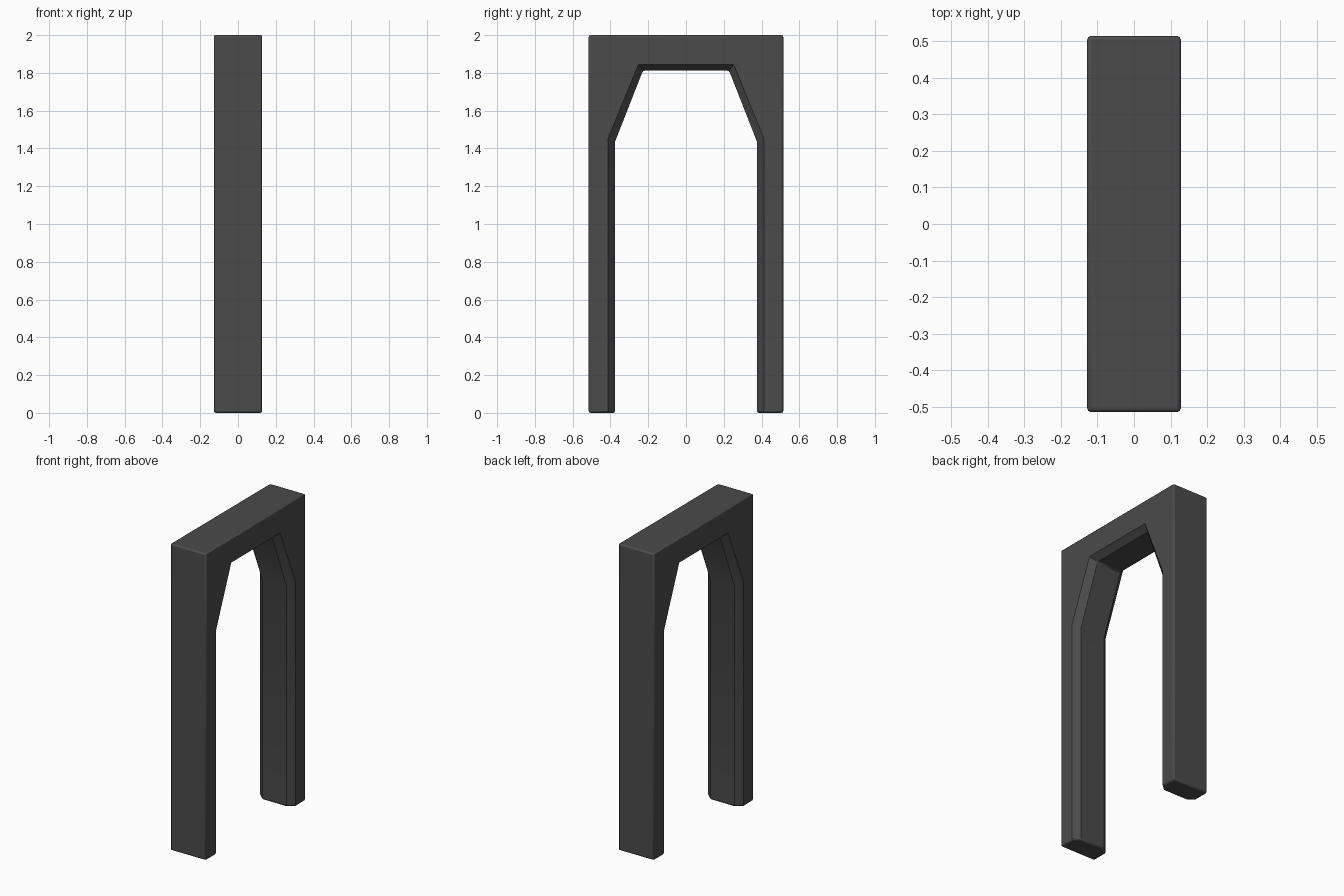
import bpy, bmesh, math

if "Cube" in bpy.data.objects:
    bpy.data.objects.remove(bpy.data.objects["Cube"])

HALF_X = 0.128     # half thickness of the arch
CHAMFER_X = 0.04   # depth of the chamfer round the opening

# Stone colour
stone = bpy.data.materials.new("dark grey stone")
stone.diffuse_color = (0.07, 0.07, 0.07, 1)
stone.use_nodes = True
stone.node_tree.nodes["Principled BSDF"].inputs["Base Color"].default_value = stone.diffuse_color

# Half path: (outer y,z), (opening rim y,z), (opening inside y,z), foot to crown
half = [
    ((0.515, 0.0), (0.412, 0.0), (0.376, 0.0)),
    ((0.515, 1.46), (0.412, 1.455), (0.376, 1.435)),
    ((0.515, 2.0), (0.252, 1.845), (0.228, 1.812)),
]
mirrored = [tuple((-y, z) for y, z in s) for s in reversed(half)]
stations = half + mirrored

# Sweep a chamfered cross-section along the legs and lintel
bm = bmesh.new()
rings = []
for outer, rim, inner in stations:
    xi = HALF_X - CHAMFER_X
    section = [(-HALF_X, outer), (HALF_X, outer), (HALF_X, rim),
               (xi, inner), (-xi, inner), (-HALF_X, rim)]
    rings.append([bm.verts.new((x, p[0], p[1])) for x, p in section])
for a, b in zip(rings, rings[1:]):
    for i in range(6):
        j = (i + 1) % 6
        bm.faces.new((a[i], a[j], b[j], b[i]))
# Feet
bm.faces.new(rings[0])
bm.faces.new(rings[-1])
bmesh.ops.recalc_face_normals(bm, faces=bm.faces[:])

mesh = bpy.data.meshes.new("stone_arch")
bm.to_mesh(mesh)
bm.free()
arch = bpy.data.objects.new("stone_arch", mesh)
bpy.context.collection.objects.link(arch)
mesh.materials.append(stone)

# Softly worn outer edges
bevel = arch.modifiers.new("worn_edges", 'BEVEL')
bevel.width = 0.01
bevel.segments = 2
bevel.limit_method = 'ANGLE'
bevel.angle_limit = math.radians(65)

bpy.context.view_layer.objects.active = arch
arch.select_set(True)
bpy.ops.object.shade_smooth_by_angle(angle=math.radians(30))
